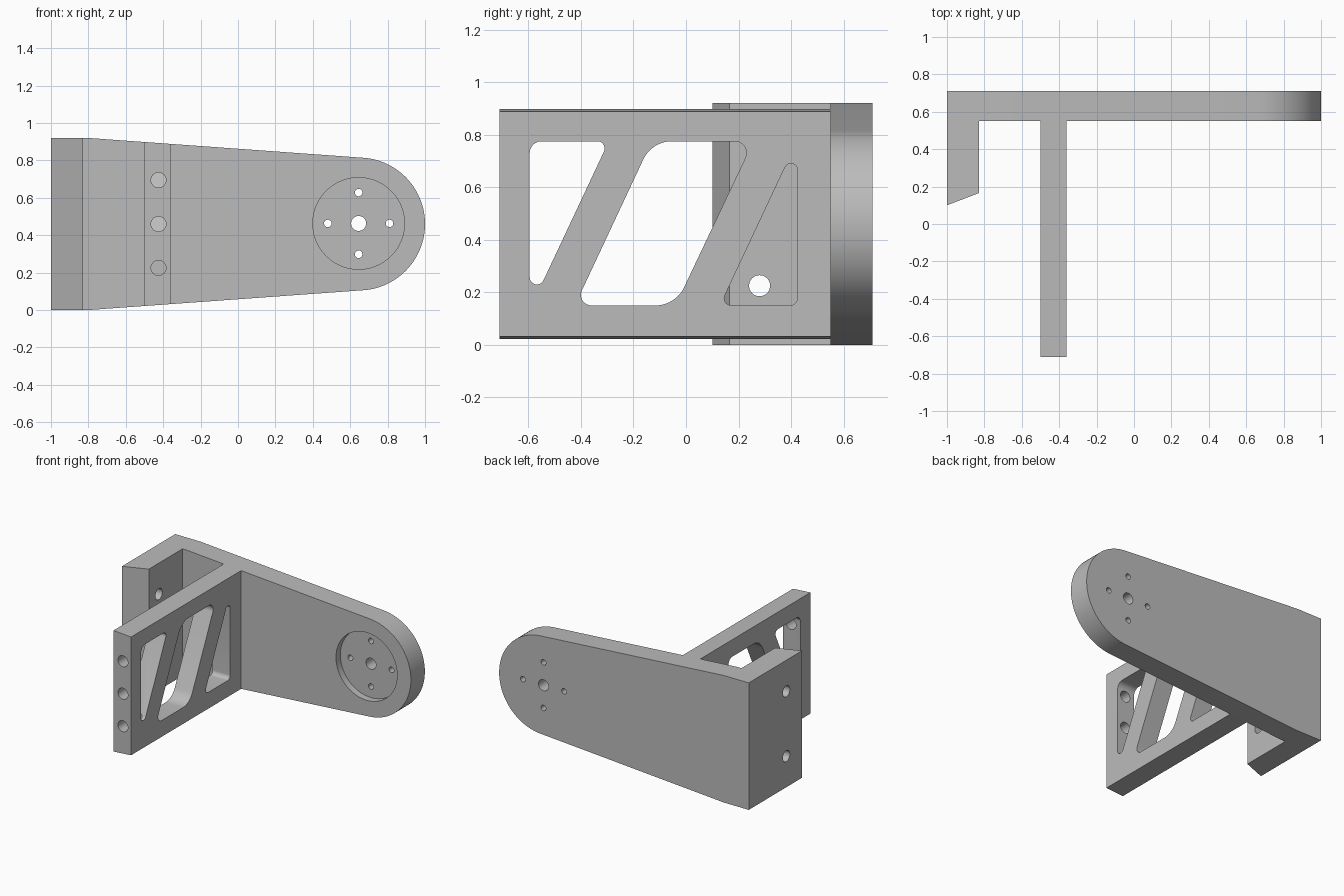
import bpy, bmesh, math
from mathutils import Vector

if "Cube" in bpy.data.objects:
    bpy.data.objects.remove(bpy.data.objects["Cube"], do_unlink=True)

GREY = bpy.data.materials.new("plain grey")
GREY.use_nodes = True
GREY.diffuse_color = (0.5, 0.5, 0.5, 1)
GREY.node_tree.nodes["Principled BSDF"].inputs["Base Color"].default_value = (0.5, 0.5, 0.5, 1)


def prism(name, outline, axis, lo, hi):
    """Extrude a 2D outline along an axis; the other two axes keep x, y, z order."""
    place = {"X": lambda u, v, t: (t, u, v),
             "Y": lambda u, v, t: (u, t, v),
             "Z": lambda u, v, t: (u, v, t)}[axis]
    bm = bmesh.new()
    base = bm.faces.new([bm.verts.new(place(u, v, lo)) for u, v in outline])
    grown = bmesh.ops.extrude_face_region(bm, geom=[base])["geom"]
    move = Vector(place(0, 0, hi - lo))
    bmesh.ops.translate(bm, vec=move, verts=[g for g in grown if isinstance(g, bmesh.types.BMVert)])
    bmesh.ops.recalc_face_normals(bm, faces=bm.faces)
    mesh = bpy.data.meshes.new(name)
    bm.to_mesh(mesh)
    bm.free()
    mesh.materials.append(GREY)
    obj = bpy.data.objects.new(name, mesh)
    bpy.context.collection.objects.link(obj)
    return obj


def arc(cu, cv, r, start, end, n):
    return [(cu + r * math.cos(start + (end - start) * i / n),
             cv + r * math.sin(start + (end - start) * i / n)) for i in range(n + 1)]


def circle(cu, cv, r, n=48):
    return arc(cu, cv, r, 0, 2 * math.pi, n)[:-1]


def rounded(corners, n=10):
    """Polygon of (u, v, radius) corners with true circular fillets."""
    out = []
    for i, (u, v, r) in enumerate(corners):
        p = Vector((u, v))
        a = (Vector(corners[i - 1][:2]) - p).normalized()
        b = (Vector(corners[(i + 1) % len(corners)][:2]) - p).normalized()
        half = a.angle(b) / 2
        c = p + (a + b).normalized() * (r / math.sin(half))
        s = p + a * (r / math.tan(half)) - c
        e = p + b * (r / math.tan(half)) - c
        turn = math.atan2(s.x * e.y - s.y * e.x, s.dot(e))
        start = math.atan2(s.y, s.x)
        out += arc(c.x, c.y, r, start, start + turn, n)
    return out


def cut(obj, cutters):
    """Subtract each cutter, then throw it away."""
    bpy.context.view_layer.objects.active = obj
    for cutter in cutters:
        cutter.hide_render = True
        mod = obj.modifiers.new("cut", "BOOLEAN")
        mod.operation, mod.solver, mod.object = "DIFFERENCE", "EXACT", cutter
        bpy.ops.object.modifier_apply(modifier=mod.name)
        bpy.data.objects.remove(cutter, do_unlink=True)


# Main dimensions
MID, TOP = 0.46, 0.92
FRONT, BACK, END = 0.55, 0.71, -0.71
HUB_X, HUB_R, BEND_X = 0.645, 0.355, -0.8

# Tapered back plate, straight edges tangent to the round end
reach = math.hypot(BEND_X - HUB_X, MID)
tangent = math.atan2(MID, BEND_X - HUB_X) - math.acos(HUB_R / reach)
round_end = arc(HUB_X, MID, HUB_R, -tangent, tangent, 64)
plate = prism("back_plate", [(-1, 0), (BEND_X, 0)] + round_end + [(BEND_X, TOP), (-1, TOP)],
              "Y", FRONT, BACK)

# Shallow round seat with a centre hole and four screw holes
cutters = [prism("seat_cut", circle(HUB_X, MID + 0.003, 0.245, 96), "Y", FRONT - 0.1, FRONT + 0.05),
           prism("centre_cut", circle(HUB_X, MID + 0.003, 0.04), "Y", 0.4, 0.8)]
for du, dv in ((1, 0), (-1, 0), (0, 1), (0, -1)):
    cutters.append(prism("screw_cut", circle(HUB_X + du * 0.165, MID + 0.003 + dv * 0.165, 0.02, 32),
                         "Y", 0.4, 0.8))
cut(plate, cutters)


# Perpendicular web whose edges follow the taper of the plate
def edge_drop(x):
    tx, tz = round_end[0]
    return tz * (x - BEND_X) / (tx - BEND_X)


W0, W1 = -0.5, -0.36
web = prism("web", [(W0, edge_drop(W0)), (W1, edge_drop(W1)),
                    (W1, TOP - edge_drop(W1)), (W0, TOP - edge_drop(W0))], "Y", END, FRONT)

# Truss windows with slanted bars between them
windows = [
    [(-0.595, 0.775, 0.045), (-0.294, 0.775, 0.0275), (-0.595, 0.134, 0.0275)],
    [(-0.13, 0.775, 0.12), (0.256, 0.775, 0.045), (-0.04, 0.15, 0.12), (-0.423, 0.15, 0.04)],
    [(0.425, 0.779, 0.0255), (0.425, 0.15, 0.03), (0.13, 0.15, 0.027)],
]
cutters = [prism("window_cut", rounded(w), "X", W0 - 0.1, W1 + 0.1) for w in windows]
# Screw holes in the free end of the web
cutters += [prism("end_hole_cut", circle(-0.425, MID + k * 0.235, 0.04), "Y", END - 0.1, END + 0.2)
            for k in (-1, 0, 1)]
cut(web, cutters)

# Side flange with a slanted end and two cross holes
flange = prism("side_flange", [(-1, 0.1), (-0.83, 0.165), (-0.83, FRONT), (-1, FRONT)], "Z", 0, TOP)
cut(flange, [prism("side_hole_cut", circle(0.28, MID + k * 0.235, 0.04), "X", -1.1, -0.75)
             for k in (-1, 1)])

# Smooth the curved walls and keep the edges sharp
for obj in bpy.context.selected_objects:
    obj.select_set(False)
for obj in (plate, web, flange):
    obj.select_set(True)
bpy.context.view_layer.objects.active = plate
bpy.ops.object.shade_smooth_by_angle(angle=math.radians(25))
